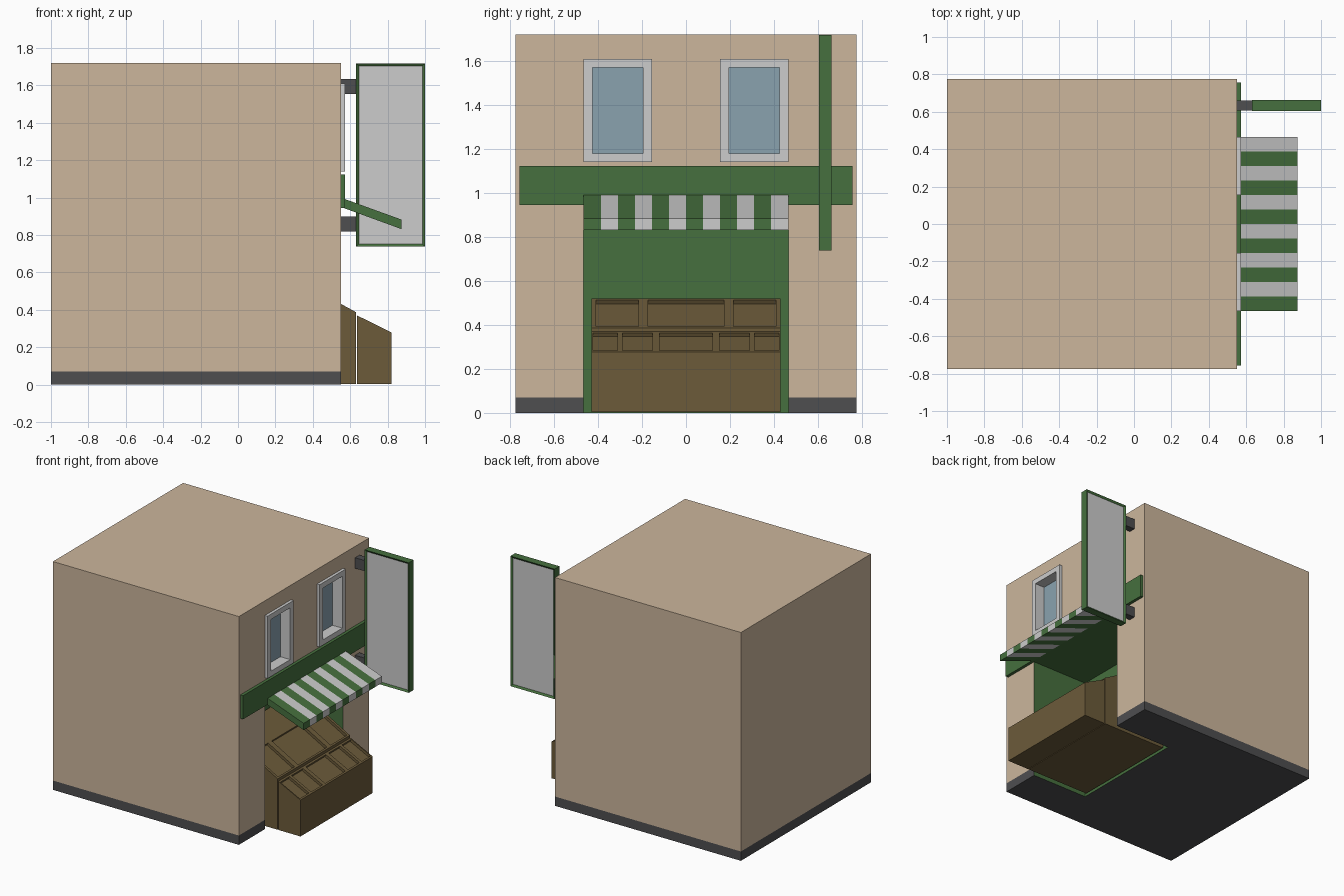
import bpy, bmesh, math
from mathutils import Matrix, Vector

if "Cube" in bpy.data.objects:
    bpy.data.objects.remove(bpy.data.objects["Cube"])


def material(name, rgb):
    lin = [((c / 255 + 0.055) / 1.055) ** 2.4 for c in rgb] + [1.0]
    m = bpy.data.materials.new(name)
    m.use_nodes = True
    m.diffuse_color = lin
    m.node_tree.nodes["Principled BSDF"].inputs["Base Color"].default_value = lin
    return m


BEIGE = material("beige plaster", (204, 182, 156))
DARK = material("dark grey", (78, 78, 80))
GREEN = material("shop green", (70, 112, 62))
WHITE = material("pale grey", (204, 204, 204))
GLASS = material("blue glass", (138, 162, 175))
WOOD = material("brown wood", (108, 91, 58))


def finish(name, bm, *mats):
    bmesh.ops.recalc_face_normals(bm, faces=bm.faces)
    me = bpy.data.meshes.new(name)
    bm.to_mesh(me)
    bm.free()
    ob = bpy.data.objects.new(name, me)
    bpy.context.collection.objects.link(ob)
    for m in mats:
        me.materials.append(m)
    return ob


def add_box(bm, x, y, z, rot=None):
    """Add a box given (min, max) ranges, optionally turned about its centre."""
    mid = Vector([(a + b) / 2 for a, b in (x, y, z)])
    size = Matrix.Diagonal([b - a for a, b in (x, y, z)] + [1])
    turn = rot or Matrix.Identity(4)
    bmesh.ops.create_cube(bm, size=1, matrix=Matrix.Translation(mid) @ turn @ size)


def box(name, x, y, z, *mats):
    bm = bmesh.new()
    add_box(bm, x, y, z)
    return finish(name, bm, *mats)


def add_prism(bm, profile, y0, y1, mat=0):
    """Extrude an (x, z) profile from y0 to y1."""
    face = bm.faces.new([bm.verts.new((x, y0, z)) for x, z in profile])
    out = bmesh.ops.extrude_face_region(bm, geom=[face])["geom"]
    bmesh.ops.translate(bm, vec=(0, y1 - y0, 0),
                        verts=[g for g in out if isinstance(g, bmesh.types.BMVert)])
    for f in bm.faces:
        if all(min(y0, y1) - 1e-5 < v.co.y < max(y0, y1) + 1e-5 for v in f.verts):
            f.material_index = mat


def carve(ob, bm):
    """Subtract the cutter mesh from an object."""
    cutter = finish("cutter", bm)
    cutter.hide_render = True
    mod = ob.modifiers.new("carve", 'BOOLEAN')
    mod.operation, mod.solver, mod.object = 'DIFFERENCE', 'EXACT', cutter
    bpy.context.view_layer.objects.active = ob
    bpy.ops.object.modifier_apply(modifier=mod.name)
    bpy.data.objects.remove(cutter)


WALL = 0.55
HALF = 0.465           # half width of the shop opening
WINDOWS = (-0.31, 0.31)

# Building block with plinth line
bm = bmesh.new()
add_box(bm, (-1, WALL), (-0.775, 0.775), (0, 1.72))
bmesh.ops.bisect_plane(bm, geom=bm.verts[:] + bm.edges[:] + bm.faces[:],
                       plane_co=(0, 0, 0.07), plane_no=(0, 0, 1))
building = finish("building", bm, BEIGE, DARK, GREEN, WHITE, GLASS)

# Shop recess and window pockets
bm = bmesh.new()
add_box(bm, (0.07, 0.7), (-HALF, HALF), (-0.1, 0.945))
for y in WINDOWS:
    add_box(bm, (0.49, 0.7), (y - 0.115, y + 0.115), (1.18, 1.57))
carve(building, bm)
for p in building.data.polygons:
    c = p.center
    inside = 0 < c.x < WALL - 0.001 and abs(c.y) < 0.5 and 0.001 < c.z < 1.7
    if inside and c.z > 1.1:
        p.material_index = 4 if p.normal.x > 0.9 else 3
    elif inside:
        p.material_index = 2
    else:
        p.material_index = 1 if c.z < 0.07 else 0

# Window frames
for y, side in zip(WINDOWS, ("right", "left")):
    frame = box(side + "_window_frame", (WALL, 0.572), (y - 0.155, y + 0.155),
                (1.14, 1.61), WHITE)
    bm = bmesh.new()
    add_box(bm, (0.4, 0.7), (y - 0.115, y + 0.115), (1.18, 1.57))
    carve(frame, bm)

# Fascia board
box("fascia_board", (WALL, 0.573), (-0.757, 0.757), (0.945, 1.123), GREEN)

# Striped awning
bm = bmesh.new()
slab = [(WALL, 1.0), (0.873, 0.883), (0.873, 0.832), (WALL, 0.95)]
step = 2 * HALF / 12
for i in range(12):
    add_prism(bm, slab, -HALF + i * step, -HALF + (i + 1) * step, i % 2)
finish("awning", bm, GREEN, WHITE)

# Hanging sign with sunk panels on both sides
bm = bmesh.new()
add_box(bm, (0.632, 1.0), (0.605, 0.662), (0.738, 1.718))
bm.normal_update()
panels = [f for f in bm.faces if abs(f.normal.y) > 0.9]
bmesh.ops.inset_individual(bm, faces=panels, thickness=0.02, depth=-0.01)
for f in panels:
    f.material_index = 1
finish("hanging_sign", bm, GREEN, WHITE)
for name, z in (("lower", 0.82), ("upper", 1.555)):
    box(name + "_sign_bracket", (WALL, 0.632), (0.608, 0.66), (z, z + 0.08), DARK)


def crate_stand(name, profile, top, low, trays):
    """Wooden stand whose sloped top, from top to low, holds sunk trays."""
    bm = bmesh.new()
    add_prism(bm, profile, -0.43, 0.43)
    stand = finish(name, bm, WOOD)
    a, b = Vector((top[0], 0, top[1])), Vector((low[0], 0, low[1]))
    mid, half = (a + b) / 2, (b - a).length / 2 - 0.013
    turn = Matrix.Rotation(math.atan2(a.z - b.z, b.x - a.x), 4, 'Y')
    bm = bmesh.new()
    for y0, y1 in trays:
        add_box(bm, (mid.x - half, mid.x + half), (y0, y1),
                (mid.z - 0.02, mid.z + 0.02), turn)
    carve(stand, bm)


def mirrored(centre, *sides):
    return [(-centre, centre)] + [t for a, b in sides for t in ((a, b), (-b, -a))]


# Stepped produce display
crate_stand("rear_crate_stand",
            [(0.09, 0.004), (0.09, 0.52), (0.39, 0.52), (0.632, 0.387), (0.632, 0.004)],
            (0.39, 0.52), (0.632, 0.387), mirrored(0.172, (0.215, 0.41)))
crate_stand("front_crate_stand",
            [(0.637, 0.004), (0.637, 0.37), (0.822, 0.278), (0.822, 0.004)],
            (0.637, 0.37), (0.822, 0.278),
            mirrored(0.12, (0.152, 0.288), (0.312, 0.422)))
